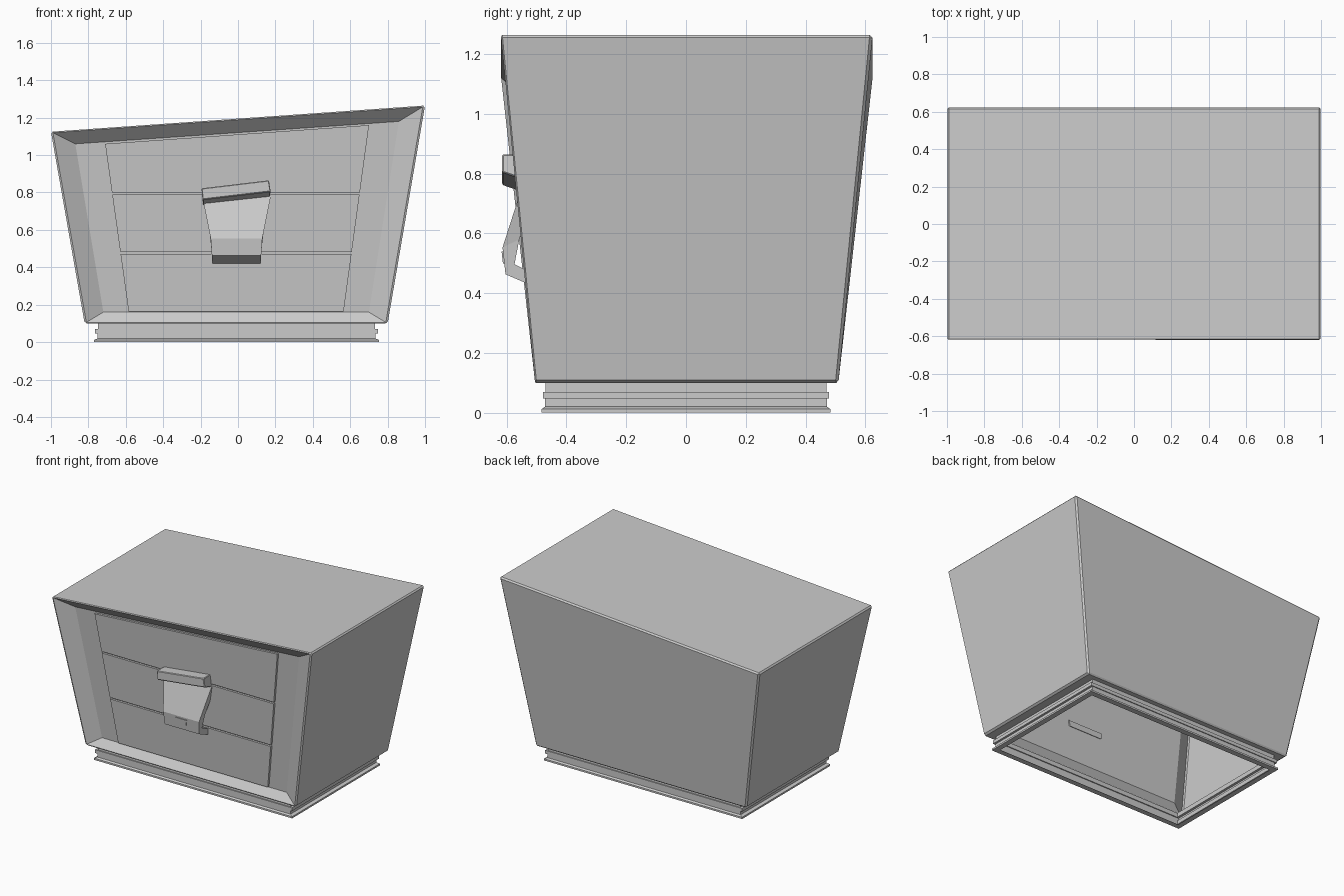
import bpy, bmesh

if "Cube" in bpy.data.objects:
    bpy.data.objects.remove(bpy.data.objects["Cube"])


def make(name, verts, faces, bevel=0.0, angle=1.0):
    me = bpy.data.meshes.new(name)
    me.from_pydata(verts, [], faces)
    bm = bmesh.new()
    bm.from_mesh(me)
    bmesh.ops.recalc_face_normals(bm, faces=bm.faces)
    bm.to_mesh(me)
    bm.free()
    ob = bpy.data.objects.new(name, me)
    bpy.context.collection.objects.link(ob)
    if bevel:
        mod = ob.modifiers.new("edge_bevel", 'BEVEL')
        mod.width, mod.segments = bevel, 1
        mod.limit_method, mod.angle_limit = 'ANGLE', angle
    return ob


def bridge(a, b, n, closed=True):
    """Quads joining two n-point loops that start at indices a and b."""
    return [(a + i, a + (i + 1) % n, b + (i + 1) % n, b + i)
            for i in range(n if closed else n - 1)]


def recess_y(z):
    """Depth of the sloping recessed front at height z."""
    return -0.465 - 0.089 * (z - 0.16)


def rect(hx, hy, z, cx=-0.008):
    return [(cx - hx, -hy, z), (cx + hx, -hy, z), (cx + hx, hy, z), (cx - hx, hy, z)]


# Tapered cabinet shell: open underneath, slanted top, recessed front
bottom = [(-0.82, -0.51, 0.1), (0.80, -0.51, 0.1), (0.80, 0.51, 0.1), (-0.82, 0.51, 0.1)]
top = [(-1, -0.625, 1.125), (1, -0.625, 1.265), (1, 0.625, 1.265), (-1, 0.625, 1.125)]
inner = [(x, recess_y(z), z) for x, z in
         [(-0.72, 0.16), (0.70, 0.16), (0.86, 1.18), (-0.87, 1.06)]]
lip = rect(0.74, 0.471, 0.1)
faces = bridge(0, 4, 4)[1:] + [(4, 5, 6, 7), (8, 9, 10, 11)]
faces += [(0, 1, 9, 8), (1, 5, 10, 9), (5, 4, 11, 10), (4, 0, 8, 11)]
faces += bridge(0, 12, 4)
make("cabinet_body", bottom + top + inner + lip, faces, bevel=0.01, angle=1.0)

# Stepped plinth, an open ring swept from half sizes and heights
steps = [(0.725, 0.445, 0.0), (0.762, 0.483, 0.0), (0.762, 0.483, 0.012),
         (0.742, 0.472, 0.02), (0.742, 0.472, 0.047), (0.757, 0.478, 0.047),
         (0.757, 0.478, 0.07), (0.74, 0.471, 0.07), (0.74, 0.471, 0.1)]
verts, faces = [], []
for i, s in enumerate(steps):
    verts += rect(*s)
    if i:
        faces += bridge(4 * i - 4, 4 * i, 4)
make("plinth", verts, faces)


# Three drawer fronts standing slightly proud of the recess
def panel_left(z):
    return -0.585 - 0.14 * (z - 0.165)


def panel_right(z):
    return 0.565 + 0.136 * (z - 0.165)


for name, z0, zl, zr in [("lower_drawer", 0.165, 0.47, 0.47),
                         ("middle_drawer", 0.481, 0.789, 0.789),
                         ("upper_drawer", 0.80, 1.06, 1.16)]:
    pts = [(panel_left(z0), z0), (panel_right(z0), z0), (panel_right(zr), zr), (panel_left(zl), zl)]
    verts = [(x, recess_y(z) - 0.015, z) for x, z in pts] + [(x, recess_y(z), z) for x, z in pts]
    make(name, verts, [(0, 1, 2, 3)] + bridge(0, 4, 4))

# Slanted block over the handle, with a sloping underside
front = [(-0.19, 0.762), (0.175, 0.805), (0.165, 0.865), (-0.195, 0.822)]
back = [(-0.185, 0.727), (0.17, 0.77), (0.165, 0.865), (-0.195, 0.822)]
verts = [(x, -0.615, z) for x, z in front] + [(x, -0.515, z) for x, z in back]
make("handle_cap", verts, [(0, 1, 2, 3), (7, 6, 5, 4)] + bridge(0, 4, 4), bevel=0.004)

# Bent strap pull, tapering towards its foot
profile = [(-0.538, 0.79), (-0.614, 0.553), (-0.604, 0.463), (-0.48, 0.41),
           (-0.48, 0.45), (-0.574, 0.497), (-0.558, 0.58), (-0.495, 0.76)]
verts = []
for side in (-1, 1):
    for y, z in profile:
        half = 0.128 + 0.07 * (z - 0.41) if z < 0.553 else 0.138 + 0.2 * (z - 0.553)
        verts.append((side * half - 0.008, y, z))
n = len(profile)
# each side is split into quads pairing the outer and inner paths
ends = [(o + i, o + i + 1, o + n - 2 - i, o + n - 1 - i) for o in (0, n) for i in range(3)]
make("handle_strap", verts, ends + bridge(0, n, n))

# Small raised button on the strap
verts = [(x, y - 0.11 * (z - 0.52), z) for y in (-0.615, -0.605)
         for x, z in [(-0.055, 0.50), (0.03, 0.50), (0.035, 0.54), (-0.055, 0.54)]]
make("handle_button", verts, [(0, 1, 2, 3), (7, 6, 5, 4)] + bridge(0, 4, 4))
